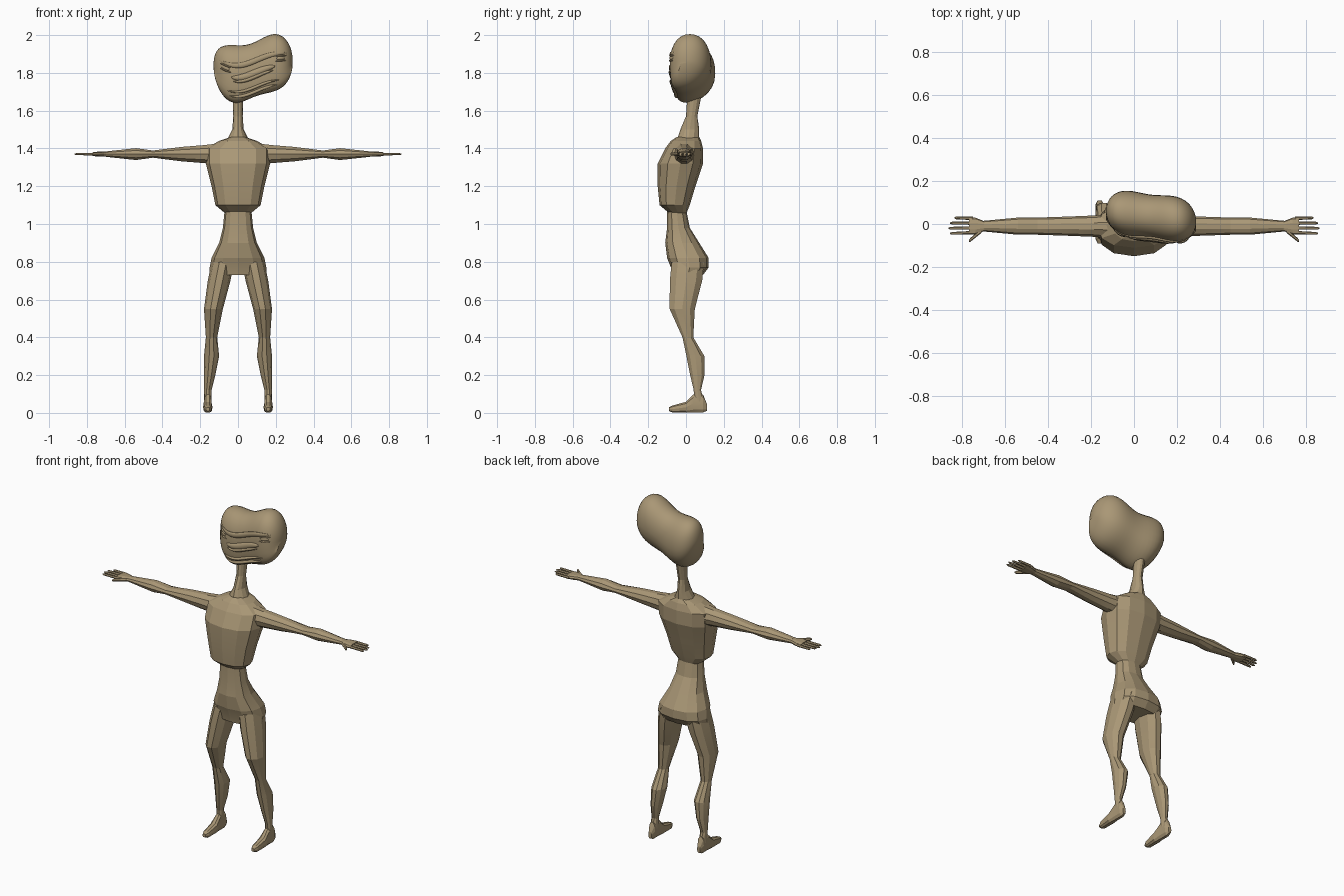
import bpy, bmesh
from math import sin, cos, pi, tau, copysign
from mathutils import Vector
from mathutils.bvhtree import BVHTree

cube = bpy.data.objects.get("Cube")
if cube:
    bpy.data.objects.remove(cube, do_unlink=True)

skin = bpy.data.materials.new("tan skin")
skin.use_nodes = True
tan = (.4, .31, .18, 1)
skin.diffuse_color = tan
skin.node_tree.nodes["Principled BSDF"].inputs["Base Color"].default_value = tan


def loft(name, stations, axis="z", sides=10, power=1, lean=0, angle=.2, mirror=False):
    """Skin oval rings along an axis; station: (position, a centre, a radius, b centre, b radius)."""
    bm = bmesh.new()
    rings = []
    for position, a_centre, a_radius, b_centre, b_radius in stations:
        ring = []
        for i in range(sides):
            c, s = cos(tau * i / sides), sin(tau * i / sides)
            a = a_centre + a_radius * copysign(abs(c) ** power, c)
            b = b_centre + b_radius * copysign(abs(s) ** power, s)
            if s < 0:
                a -= lean * s * s
            place = {"x": (position, a, b), "y": (a, position, b), "z": (a, b, position)}
            ring.append(bm.verts.new(place[axis]))
        rings.append(ring)
    for low, high in zip(rings, rings[1:]):
        for i in range(sides):
            j = (i + 1) % sides
            bm.faces.new((low[i], low[j], high[j], high[i]))
    bm.faces.new(rings[0])
    bm.faces.new(rings[-1])
    bmesh.ops.recalc_face_normals(bm, faces=bm.faces)
    mesh = bpy.data.meshes.new(name)
    bm.to_mesh(mesh)
    bm.free()
    mesh.materials.append(skin)
    obj = bpy.data.objects.new(name, mesh)
    bpy.context.collection.objects.link(obj)
    if mirror:
        obj.modifiers.new("other side", "MIRROR")
    bpy.ops.object.select_all(action="DESELECT")
    obj.select_set(True)
    bpy.context.view_layer.objects.active = obj
    bpy.ops.object.shade_smooth_by_angle(angle=angle)
    return obj


def trunk(name, rows, power):
    """Central body part from rows of height, half width, depth centre and half depth."""
    stations = [(z, 0, width, middle, depth) for z, width, middle, depth in rows]
    loft(name, stations, sides=12, power=power)


def arm_part(name, rows, power=1):
    """Part of the outstretched arm from rows of x, depth radius and height radius."""
    stations = [(x, -.01, depth, arm_height, height) for x, depth, height in rows]
    loft(name, stations, axis="x", power=power, mirror=True)


# Trunk: rib cage, waist with hips, neck
trunk("rib_cage", [(1.05, .06, -.04, .04), (1.1, .12, -.06, .08), (1.2, .14, -.05, .1),
                   (1.32, .17, -.03, .12), (1.4, .17, -.01, .1), (1.44, .1, 0, .08),
                   (1.46, .04, .01, .06)], power=.85)
trunk("waist_and_hips", [(1.08, .07, -.05, .05), (.98, .08, -.04, .06), (.9, .1, -.02, .09),
                         (.82, .14, .01, .11), (.77, .15, .02, .1), (.73, .15, .01, .08)],
      power=.85)
trunk("neck", [(1.44, .06, .01, .06), (1.5, .03, .02, .05), (1.57, .025, .03, .03),
               (1.72, .03, .05, .04)], power=1)

# Legs and feet
loft("leg", [(.8, .08, .06, .01, .09), (.7, .1, .06, 0, .09), (.55, .13, .05, -.02, .07),
             (.4, .14, .03, .01, .03), (.3, .14, .04, .05, .05), (.2, .15, .03, .06, .04),
             (.12, .16, .02, .06, .02), (.06, .16, .02, .07, .03)], mirror=True)
foot_rows = [(-.09, .01, .02, .01), (-.07, .02, .02, .02), (0, .025, .03, .03),
             (.04, .02, .05, .05), (.09, .02, .05, .05), (.11, .01, .03, .02)]
loft("foot", [(y, .16, width, middle, height) for y, width, middle, height in foot_rows],
     axis="y", power=.8, mirror=True)

# Arms and hands
arm_height = 1.37
arm_part("arm", [(.1, .06, .06), (.18, .05, .05), (.3, .045, .04), (.45, .04, .02),
                 (.54, .04, .033), (.7, .025, .015)])
arm_part("hand", [(.69, .02, .014), (.74, .04, .014), (.77, .04, .01)], power=.8)


def finger(name, start, end, radius):
    """Thin tube with a tapered tip."""
    rows = []
    for along, taper in ((0, 1), (.9, .8), (1, .4)):
        p = Vector(start).lerp(Vector(end), along)
        rows.append((p.x, p.y, radius * taper, p.z, radius * taper))
    loft(name, rows, axis="x", sides=6, angle=.6, mirror=True)


for i, label in enumerate(("little", "ring", "middle", "index")):
    y = .026 - .022 * i
    tip = .865 - .007 * (i - 2) ** 2
    finger(label + "_finger", (.75, y, arm_height), (tip, y * 1.1, arm_height), .008)
finger("thumb", (.71, -.03, arm_height), (.77, -.08, arm_height), .011)


# Two-lobed head, swept sideways along an S; u runs from its right end to its left end
def head_x(u):
    return .08 + .21 * u


def head_middle(u):
    return 1.815 + .024 * sin(pi * u) + .01 * u + .035 * u * u


def head_station(u):
    swell = (1 - u ** 4) ** .5 * (1 - .1 * (1 - u * u) ** 6)
    return head_x(u), .035 - .025 * u, .113 * swell, head_middle(u), .16 * swell


head_steps = 28
head = loft("head", [head_station(-cos(pi * (i + .5) / head_steps)) for i in range(head_steps)],
            axis="x", sides=28, power=.92, lean=.04, angle=1.2)
surface = BVHTree.FromObject(head, bpy.context.evaluated_depsgraph_get())


def ridge(name, start, end, offset, thick, depth, steps=16):
    """Raised fold on the face, following the S of the head at an offset from its middle."""
    rows = []
    for i in range(steps + 1):
        u = start + (end - start) * i / steps
        x, z = head_x(u), head_middle(u) + offset
        hit = surface.ray_cast(Vector((x, -1, z)), Vector((0, 1, 0)))[0]
        if hit:
            fade = max(.15, abs(sin(pi * i / steps)) ** .5)
            rows.append((x, hit.y, depth * fade, z, thick * fade))
    loft(name, rows, axis="x", angle=1.2)


# Facial folds
ridge("brow", -.85, .85, .045, .016, .008)
ridge("nose", -.55, .55, -.02, .022, .014)
ridge("nose_tip", -.5, .5, -.04, .012, .018)
ridge("upper_lip", -.65, .65, -.095, .009, .014)
ridge("lower_lip", -.6, .6, -.12, .01, .013)

# Eyes with lids
for side, u in (("right", -.7), ("left", .7)):
    ridge(side + "_eyeball", u - .11, u + .11, .02, .011, .007)
    for lid, shift in (("upper", .013), ("lower", -.013)):
        ridge(side + "_" + lid + "_lid", u - .14, u + .14, .02 + shift, .005, .009)
